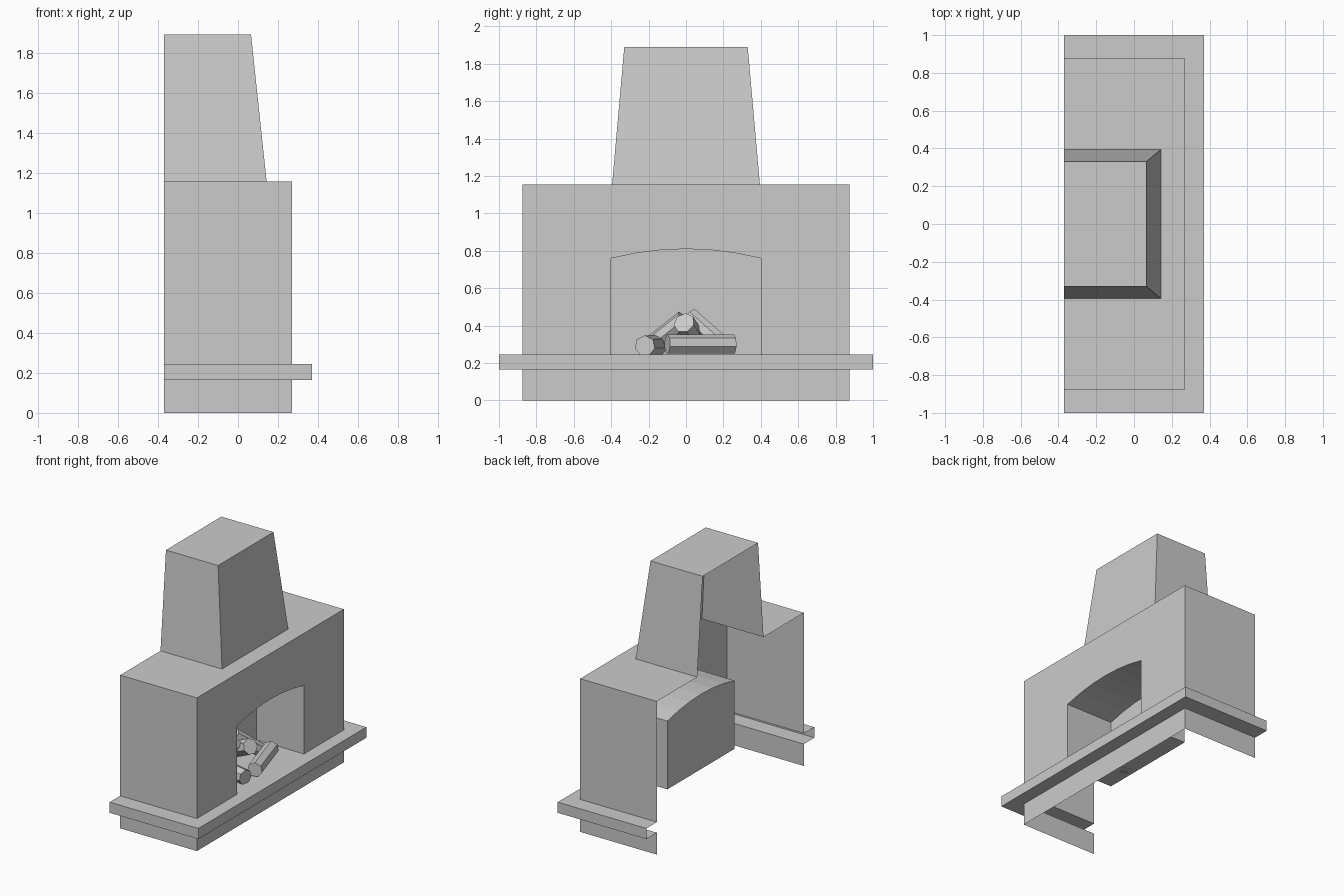
import bpy, math
from mathutils import Vector

if "Cube" in bpy.data.objects:
    bpy.data.objects.remove(bpy.data.objects["Cube"])

BACK = -0.37                      # open rear plane of every masonry part
BODY, SLAB = (0.27, 0.875), (0.37, 1.0)
FLUE_LOW, FLUE_TOP = (0.143, 0.395), (0.065, 0.33)
Z_LOW, Z_HEARTH, Z_BODY, Z_TOP = 0.165, 0.245, 1.155, 1.89
FIRE_BACK = -0.125


def make(name, verts, faces):
    mesh = bpy.data.meshes.new(name)
    mesh.from_pydata(verts, [], faces)
    mesh.update()
    obj = bpy.data.objects.new(name, mesh)
    bpy.context.collection.objects.link(obj)
    return obj


def shell(name, levels, skip=(), cap=False, front=None):
    """Loft a three-sided (open back) shell through (size, z) levels."""
    verts, faces = [], []
    for (x, y), z in levels:
        verts += [(BACK, -y, z), (x, -y, z), (x, y, z), (BACK, y, z)]
    for k in range(len(levels) - 1):
        for i in range(3):
            if (k, i) not in skip:
                a = 4 * k + i
                faces.append((a, a + 1, a + 5, a + 4))
    if cap:
        n = len(verts)
        faces.append((n - 4, n - 3, n - 2, n - 1))
    if front:
        n = len(verts)
        verts += front
        faces.append(tuple(range(n, len(verts))))
    return make(name, verts, faces)


# Arched opening outline in (y, z), left foot over the arch to right foot
half, crown, radius, segs = 0.4, 0.81, 1.625, 6
opening = [(-half, Z_HEARTH)]
for i in range(segs + 1):
    y = -half + 2 * half * i / segs
    opening.append((y, crown - radius + math.sqrt(radius ** 2 - y ** 2)))
opening.append((half, Z_HEARTH))

# Plinth and projecting hearth slab
shell("plinth", [(BODY, 0), (BODY, Z_LOW)])
shell("hearth_slab", [(BODY, Z_LOW), (SLAB, Z_LOW), (SLAB, Z_HEARTH), (BODY, Z_HEARTH)])

# Surround, with the front wall pierced by the arch
w = BODY[1]
outline = [(-w, Z_HEARTH)] + opening + [(w, Z_HEARTH), (w, Z_BODY), (-w, Z_BODY)]
shell("surround", [(BODY, Z_HEARTH), (BODY, Z_BODY), (FLUE_LOW, Z_BODY)],
      skip={(0, 1)}, front=[(BODY[0], y, z) for y, z in outline])

# Tapered chimney hood
shell("chimney_hood", [(FLUE_LOW, Z_BODY), (FLUE_TOP, Z_TOP)], cap=True)

# Firebox lining: walls, arched ceiling, floor and back panel
n = len(opening)
verts = [(x, y, z) for x in (BODY[0], FIRE_BACK) for y, z in opening]
faces = [(i, n + i, n + (i + 1) % n, (i + 1) % n) for i in range(n)]
faces.append(tuple(reversed(range(n, 2 * n))))
make("firebox", verts, faces)


# Low-poly logs stacked in the firebox
def log(name, start, end, r, sides=7):
    a, b = Vector(start), Vector(end)
    bpy.ops.mesh.primitive_cylinder_add(vertices=sides, radius=r,
                                        depth=(b - a).length, location=(a + b) / 2)
    obj = bpy.context.object
    obj.name = name
    obj.rotation_euler = (b - a).to_track_quat('Z', 'Y').to_euler()


log("log_left", (0.215, -0.22, 0.292), (-0.09, -0.15, 0.295), 0.056)
log("log_front", (0.21, -0.10, 0.30), (0.10, 0.255, 0.30), 0.054)
log("log_top", (0.11, -0.01, 0.415), (-0.09, 0.06, 0.31), 0.058)
log("log_leaning_left", (-0.07, -0.21, 0.275), (0.0, -0.01, 0.435), 0.05)
log("log_leaning_right", (-0.05, 0.02, 0.45), (0.05, 0.20, 0.29), 0.05)
